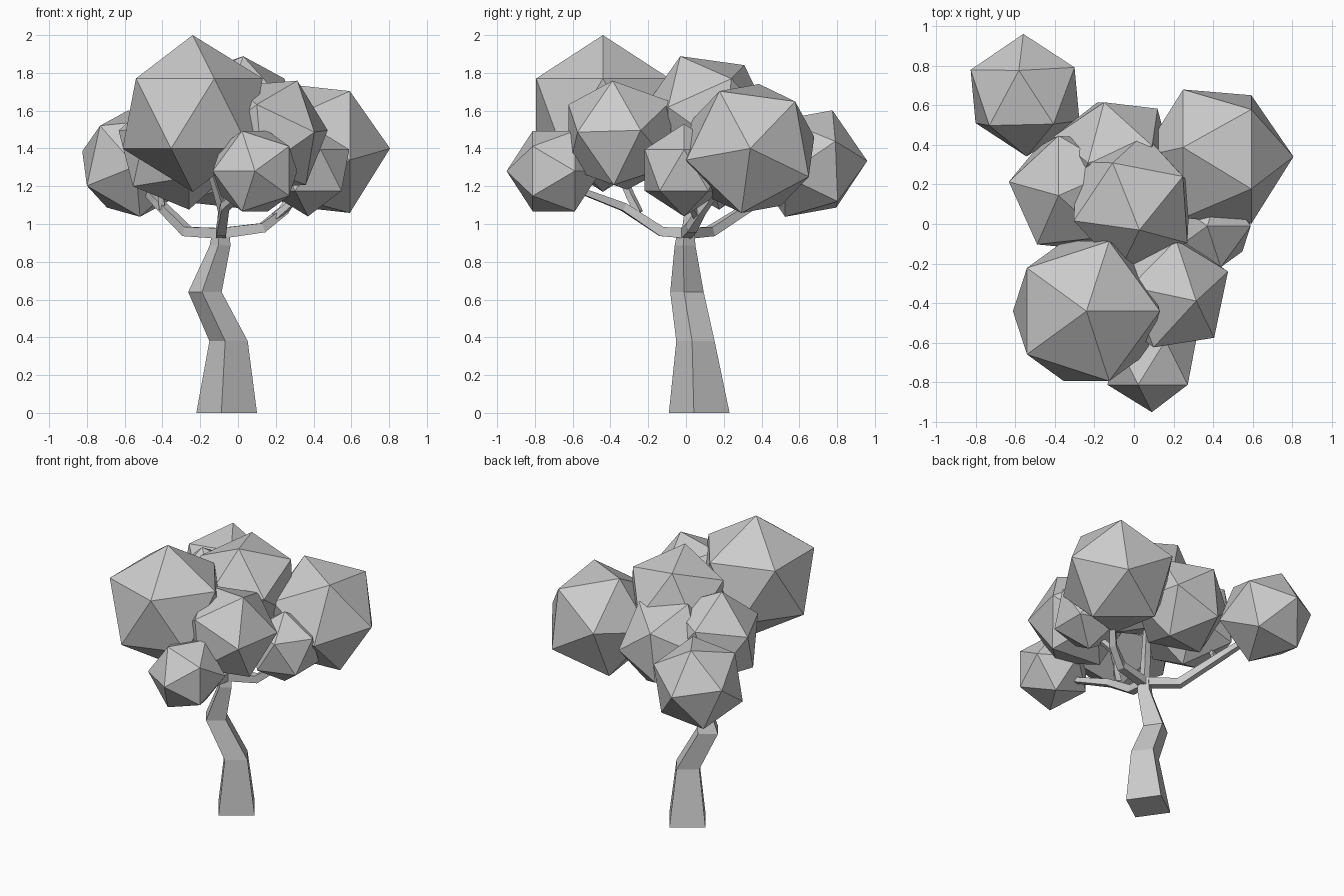
import bpy, bmesh
from math import cos, sin, pi, radians
from mathutils import Vector, Matrix

if "Cube" in bpy.data.objects:
    bpy.data.objects.remove(bpy.data.objects["Cube"])


def make_object(name, bm):
    bmesh.ops.recalc_face_normals(bm, faces=bm.faces[:])
    mesh = bpy.data.meshes.new(name)
    bm.to_mesh(mesh)
    bm.free()
    obj = bpy.data.objects.new(name, mesh)
    bpy.context.collection.objects.link(obj)
    return obj


def clump(name, centre, r, axis=(0, 0, 1), hint=(1, 0, 0)):
    """Icosahedron with one corner along axis and a neighbouring corner toward hint."""
    z = Vector(axis).normalized()
    y = z.cross(Vector(hint)).normalized()
    x = y.cross(z)
    rot = Matrix((x, y, z)).transposed().to_4x4()
    bm = bmesh.new()
    bmesh.ops.create_icosphere(bm, subdivisions=1, radius=r,
                               matrix=Matrix.Translation(centre) @ rot)
    make_object(name, bm)


def limb(name, path, turn=45, level=False):
    """Four-sided tapered tube; path rows are x, y, z, radius."""
    pts = [Vector(p[:3]) for p in path]
    bm = bmesh.new()
    rings = []
    for i, p in enumerate(pts):
        d = (pts[min(i + 1, len(pts) - 1)] - pts[max(i - 1, 0)]).normalized()
        if level:
            u, v = Vector((1, 0, 0)), Vector((0, 1, 0))
        else:
            ref = Vector((0, 0, 1)) if abs(d.z) < 0.9 else Vector((1, 0, 0))
            u = d.cross(ref).normalized()
            v = d.cross(u)
        ring = []
        for k in range(4):
            a = radians(turn) + k * pi / 2
            ring.append(bm.verts.new(p + path[i][3] * (u * cos(a) + v * sin(a))))
        rings.append(ring)
    for a, b in zip(rings, rings[1:]):
        for k in range(4):
            n = (k + 1) % 4
            bm.faces.new((a[k], a[n], b[n], b[k]))
    bm.faces.new(rings[0])
    bm.faces.new(rings[-1])
    make_object(name, bm)


# Crooked trunk
limb("trunk", [(-.06, .07, 0, .163), (-.05, .05, .38, .103), (-.175, .005, .64, .09),
               (-.095, -.005, .885, .056), (-.09, 0, .97, .045)], turn=-10, level=True)

# Branches and twigs
limb("front_branch", [(-.09, .02, .95, .04), (-.09, -.13, .96, .036),
                      (-.07, -.33, 1.09, .03), (.05, -.62, 1.2, .02)])
limb("front_twig", [(-.08, -.25, 1.06, .025), (-.1, -.29, 1.14, .025), (-.15, -.36, 1.3, .02)])
limb("back_branch", [(-.08, 0, .95, .04), (-.27, .13, .96, .036),
                     (-.43, .38, 1.12, .03), (-.53, .62, 1.22, .02)])
limb("back_twig", [(-.4, .32, 1.08, .025), (-.41, .3, 1.15, .02), (-.33, .25, 1.3, .018)])
limb("right_branch", [(-.1, 0, .95, .04), (.13, .03, .98, .036),
                      (.24, .08, 1.07, .03), (.4, .25, 1.3, .02)])
limb("right_twig", [(.2, .06, 1.04, .025), (.33, .0, 1.15, .02)])
limb("centre_branch", [(-.09, 0, .94, .035), (-.08, .02, 1.12, .03), (-.03, .1, 1.4, .02)])

# Leaf clumps
clump("leaves_top", (-.24, -.44, 1.585), .415)
clump("leaves_right", (.42, .34, 1.40), .385, (1, 0, 0), (0, .69, .72))
clump("leaves_crown", (-.01, .11, 1.57), .35, (.04, -.15, .34), (-.09, .18, .27))
clump("leaves_front_right", (.17, -.35, 1.47), .325, (.15, -.04, .30), (.05, .29, .20))
clump("leaves_front", (.09, -.70, 1.28), .25, (0, -1, 0), (-.31, 0, .95))
clump("leaves_small", (.37, -.01, 1.285), .245)
clump("leaves_back_left", (-.55, .65, 1.32), .31, (-.03, .12, .27), (-.01, .3, .03))
clump("leaves_left", (-.32, .16, 1.40), .33, (-.06, .28, .15), (-.3, .07, .1))
clump("leaves_back", (-.10, .35, 1.37), .32, (-.05, .26, .17), (.21, .27, 0))
